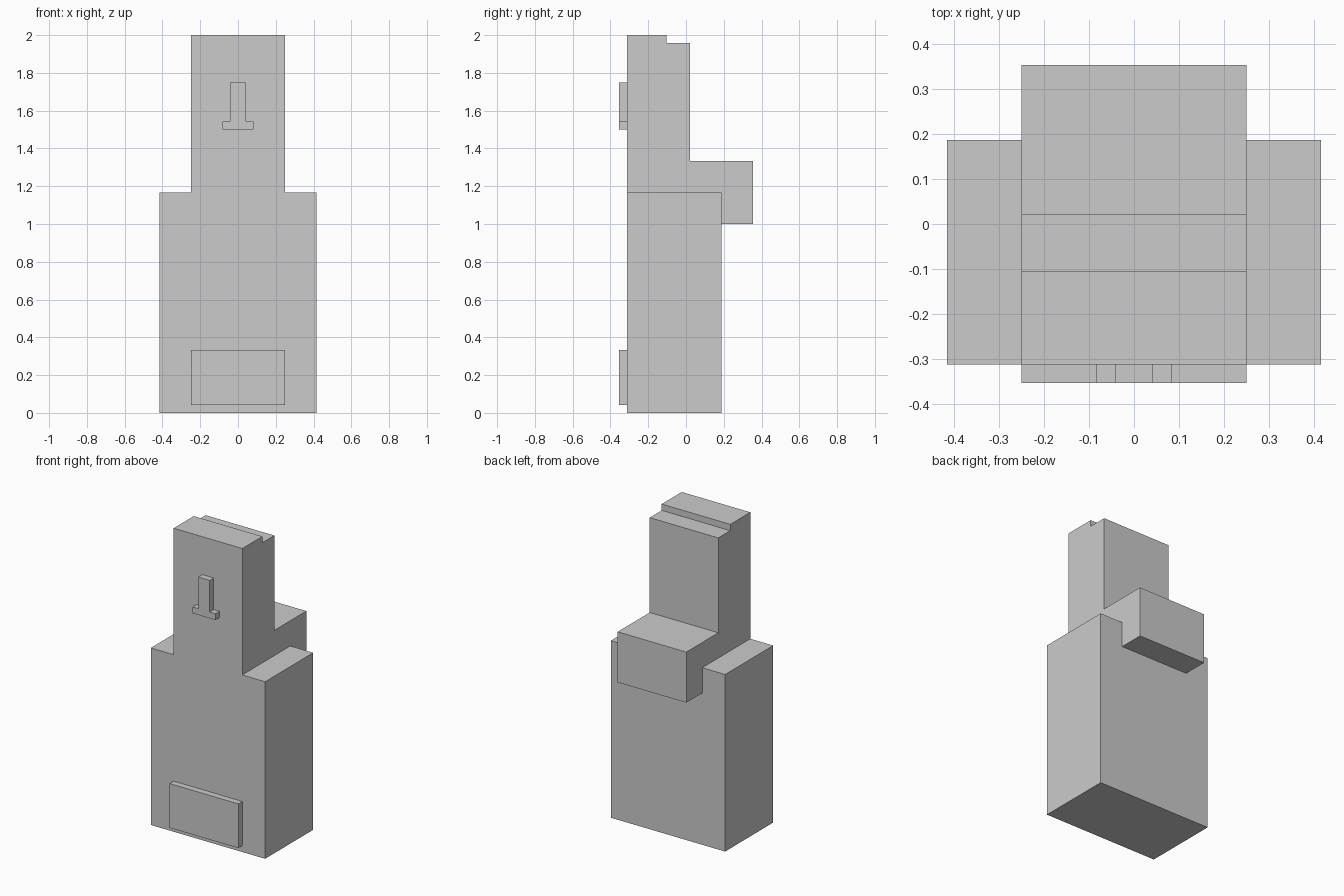
import bpy, bmesh
from mathutils import Vector

if "Cube" in bpy.data.objects:
    bpy.data.objects.remove(bpy.data.objects["Cube"])

U = 1 / 24            # modelling grid step
FRONT = -7.5          # front face of the body, in grid steps


def prism(name, profile, to_xyz, start, end):
    """Extrude a 2D profile (grid steps) from start to end along the third axis."""
    bm = bmesh.new()
    face = bm.faces.new([bm.verts.new(Vector(to_xyz(a, b, start)) * U) for a, b in profile])
    ext = bmesh.ops.extrude_face_region(bm, geom=[face])
    move = Vector(to_xyz(0, 0, end - start)) * U
    bmesh.ops.translate(bm, vec=move, verts=[v for v in ext["geom"] if isinstance(v, bmesh.types.BMVert)])
    bmesh.ops.recalc_face_normals(bm, faces=bm.faces)
    mesh = bpy.data.meshes.new(name)
    bm.to_mesh(mesh)
    bm.free()
    obj = bpy.data.objects.new(name, mesh)
    bpy.context.collection.objects.link(obj)
    return obj


def side(y, z, x):
    return (x, y, z)


def front(x, z, y):
    return (x, y, z)


# Main block
body = prism("body", [(-10, 0), (10, 0), (10, 28), (-10, 28)], front, FRONT, 4.5)

# Upper column with stepped top and rear ledge, sunk into the main block
column = prism("upper_column", [
    (FRONT, 24), (8.5, 24), (8.5, 32), (0.5, 32),
    (0.5, 47), (-2.5, 47), (-2.5, 48), (FRONT, 48)], side, -6, 6)

# Fuse both into one shell with clean flat faces
union = body.modifiers.new("fuse", "BOOLEAN")
union.operation, union.solver, union.object = "UNION", "EXACT", column
clean = body.modifiers.new("clean", "DECIMATE")
clean.decimate_type = "DISSOLVE"
bpy.context.view_layer.objects.active = body
for mod in ("fuse", "clean"):
    bpy.ops.object.modifier_apply(modifier=mod)
bpy.data.objects.remove(column)

# Raised plate low on the front
prism("front_plate", [(-6, 1), (6, 1), (6, 8), (-6, 8)], front, FRONT - 1, FRONT)

# Raised upright with a wider foot on the front of the column
half = [(2, 36), (2, 37), (1, 37), (1, 42)]
prism("front_ridge", half + [(-x, z) for x, z in reversed(half)], front, FRONT - 1, FRONT)
